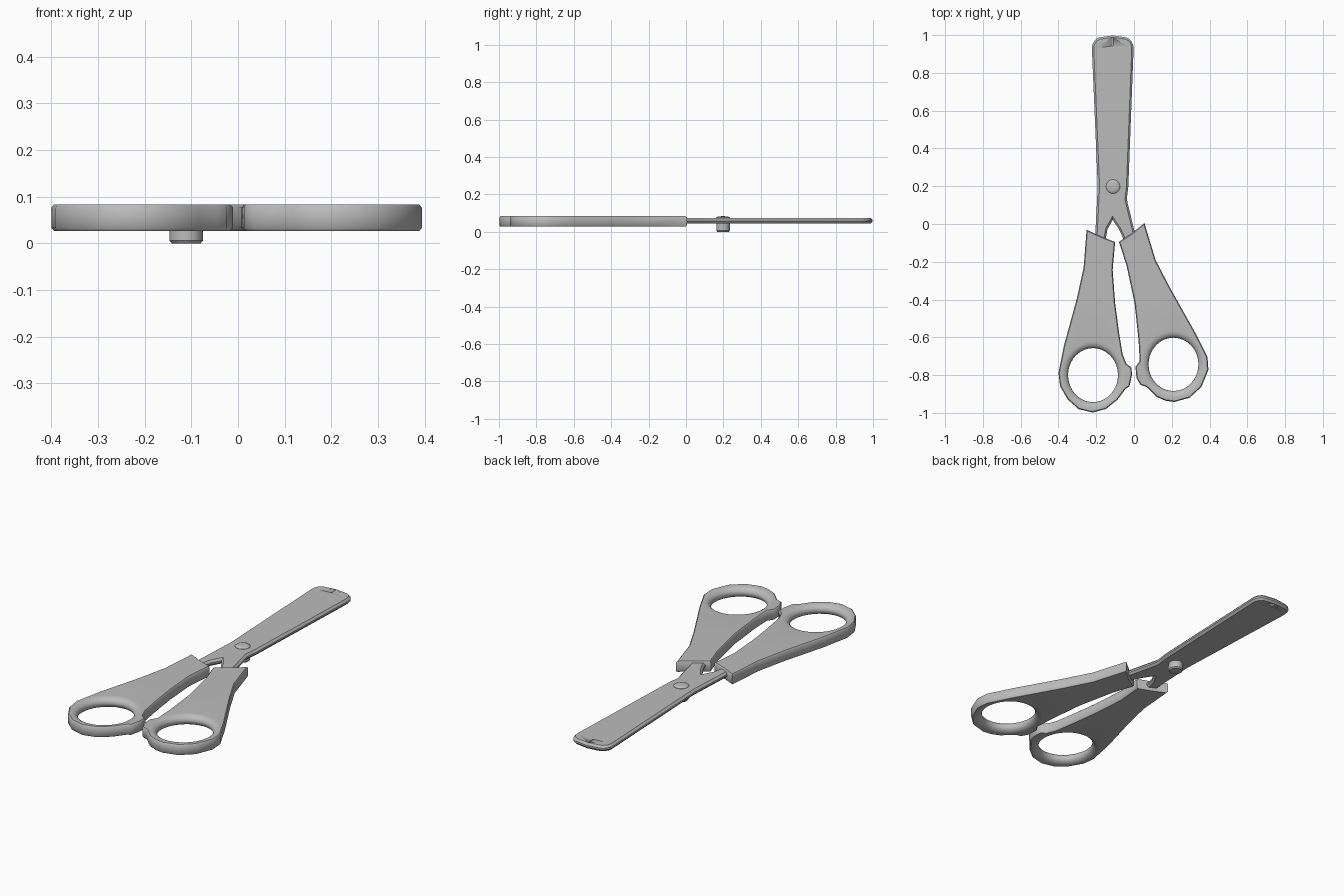
import bpy, bmesh, math
from mathutils import Vector

if "Cube" in bpy.data.objects:
    bpy.data.objects.remove(bpy.data.objects["Cube"])

grey = bpy.data.materials.new("plain grey")
grey.diffuse_color = (0.5, 0.5, 0.5, 1)
grey.use_nodes = True
grey.node_tree.nodes["Principled BSDF"].inputs["Base Color"].default_value = grey.diffuse_color


def inset(points, d):
    """Shrink a closed outline by d along its mitred normals."""
    n = len(points)
    pts = [Vector(p) for p in points]
    area = sum(pts[i - 1].cross(pts[i]) for i in range(n))
    s = 1 if area > 0 else -1
    out = []
    for i, p in enumerate(pts):
        a = (p - pts[i - 1]).normalized()
        b = (pts[(i + 1) % n] - p).normalized()
        na, nb = Vector((-a.y, a.x)) * s, Vector((-b.y, b.x)) * s
        out.append(p + (na + nb) * (d / max(0.4, 1 + na.dot(nb))))
    return out


def ring_stack(bm, loops):
    """Stack of (outline, z) loops joined by quads; returns end loops' edges."""
    rows = [[bm.verts.new((p[0], p[1], z)) for p in pts] for pts, z in loops]
    n = len(rows[0])
    for lo, hi in zip(rows, rows[1:]):
        for i in range(n):
            j = (i + 1) % n
            bm.faces.new((lo[i], lo[j], hi[j], hi[i]))
    return [[bm.edges.get((r[i], r[(i + 1) % n])) for i in range(n)]
            for r in (rows[0], rows[-1])]


def finish(name, bm, angle=40):
    bmesh.ops.recalc_face_normals(bm, faces=bm.faces)
    me = bpy.data.meshes.new(name)
    bm.to_mesh(me)
    bm.free()
    me.materials.append(grey)
    ob = bpy.data.objects.new(name, me)
    bpy.context.collection.objects.link(ob)
    bpy.ops.object.select_all(action='DESELECT')
    bpy.context.view_layer.objects.active = ob
    ob.select_set(True)
    bpy.ops.object.shade_smooth_by_angle(angle=math.radians(angle))
    return ob


def slab(name, outline, z0, z1, bev, bev_h, hole=None):
    """Bevelled plate, with an optional hole that has rounded lips."""
    bm = bmesh.new()
    small = inset(outline, bev)
    ends = ring_stack(bm, [(small, z0), (outline, z0 + bev_h),
                           (outline, z1 - bev_h), (small, z1)])
    if hole:
        cx, cy, rx, ry, lip = hole
        mid, half = (z0 + z1) / 2, (z1 - z0) / 2
        loops = []
        for k in range(13):
            t = math.pi * (k / 12 - 0.5)
            o = lip * (1 - math.cos(t))
            loops.append(([(cx + (rx + o) * math.cos(a), cy + (ry + o) * math.sin(a))
                           for a in (math.tau * i / 40 for i in range(40))],
                          mid + half * math.sin(t)))
        inner = ring_stack(bm, loops)
        ends = [e + f for e, f in zip(ends, inner)]
    for edges in ends:
        bmesh.ops.triangle_fill(bm, edges=edges, use_beauty=True)
    return finish(name, bm)


# Handles with finger rings
left = [(-.251, -.03), (-.175, -.066), (-.10, -.095), (-.113, -.243), (-.10, -.418),
        (-.08, -.57), (-.06, -.69), (-.04, -.74), (-.013, -.76), (-.011, -.80),
        (-.024, -.86), (-.045, -.873), (-.087, -.93), (-.15, -.98), (-.22, -.998),
        (-.293, -.98), (-.35, -.93), (-.391, -.86), (-.40, -.79), (-.37, -.64),
        (-.304, -.40), (-.267, -.233)]
right = [(.055, .005), (-.012, -.05), (-.08, -.095), (-.04, -.217), (.003, -.418),
         (.024, -.614), (.03, -.725), (.008, -.757), (.013, -.815), (.034, -.852),
         (.066, -.862), (.12, -.915), (.165, -.935), (.214, -.942), (.294, -.92),
         (.357, -.862), (.394, -.772), (.389, -.704), (.325, -.577), (.188, -.333),
         (.114, -.19)]
slab("left_handle", left, .027, .083, .005, .006, (-.217, -.80, .132, .143, .036))
slab("right_handle", right, .027, .083, .005, .006, (.209, -.743, .132, .141, .036))

# Closed blades with the two tangs running into the handles
corner = [(math.cos(a), math.sin(a)) for a in (math.pi / 2 * i / 5 for i in range(6))]
blade_pts = [(-.055 + .053 * c, .93 + .06 * s) for c, s in corner]
blade_pts += [(-.112, .998)]
blade_pts += [(-.170 - .053 * c, .93 + .06 * s) for c, s in reversed(corner)]
blade_pts += [(-.192, .20), (-.198, .08), (-.21, -.15), (-.15, -.15), (-.148, -.07),
              (-.14, -.027), (-.113, .022), (-.08, -.027), (-.06, -.07), (-.04, -.15),
              (.03, -.15), (.003, -.04), (-.038, .13), (-.03, .20)]
blade = slab("blades", blade_pts, .043, .074, .01, .011)

# Short slit at the blade tip
bm = bmesh.new()
ring_stack(bm, [([(-.1145, .985), (-.1125, .943), (-.1105, .985)], z) for z in (0, .12)])
bmesh.ops.holes_fill(bm, edges=bm.edges)
cutter = finish("slit_cutter", bm)
cutter.hide_render = True
cutter.hide_set(True)
cut = blade.modifiers.new("slit", 'BOOLEAN')
cut.object = cutter
cut.operation = 'DIFFERENCE'
cut.solver = 'EXACT'


def turned(name, profile, x, y, n=32):
    """Solid of revolution from (radius, z) points."""
    bm = bmesh.new()
    ends = ring_stack(bm, [([(x + r * math.cos(math.tau * i / n),
                              y + r * math.sin(math.tau * i / n)) for i in range(n)], z)
                           for r, z in profile])
    for edges in ends:
        bmesh.ops.contextual_create(bm, geom=edges)
    return finish(name, bm, 35)


# Pivot: low dome above, plain stud below
turned("pivot_head", [(.037, .07), (.037, .075), (.033, .079), (.024, .082), (.01, .083)],
       -.111, .198)
turned("pivot_stud", [(.031, 0), (.036, .006), (.036, .046)], -.111, .198)
